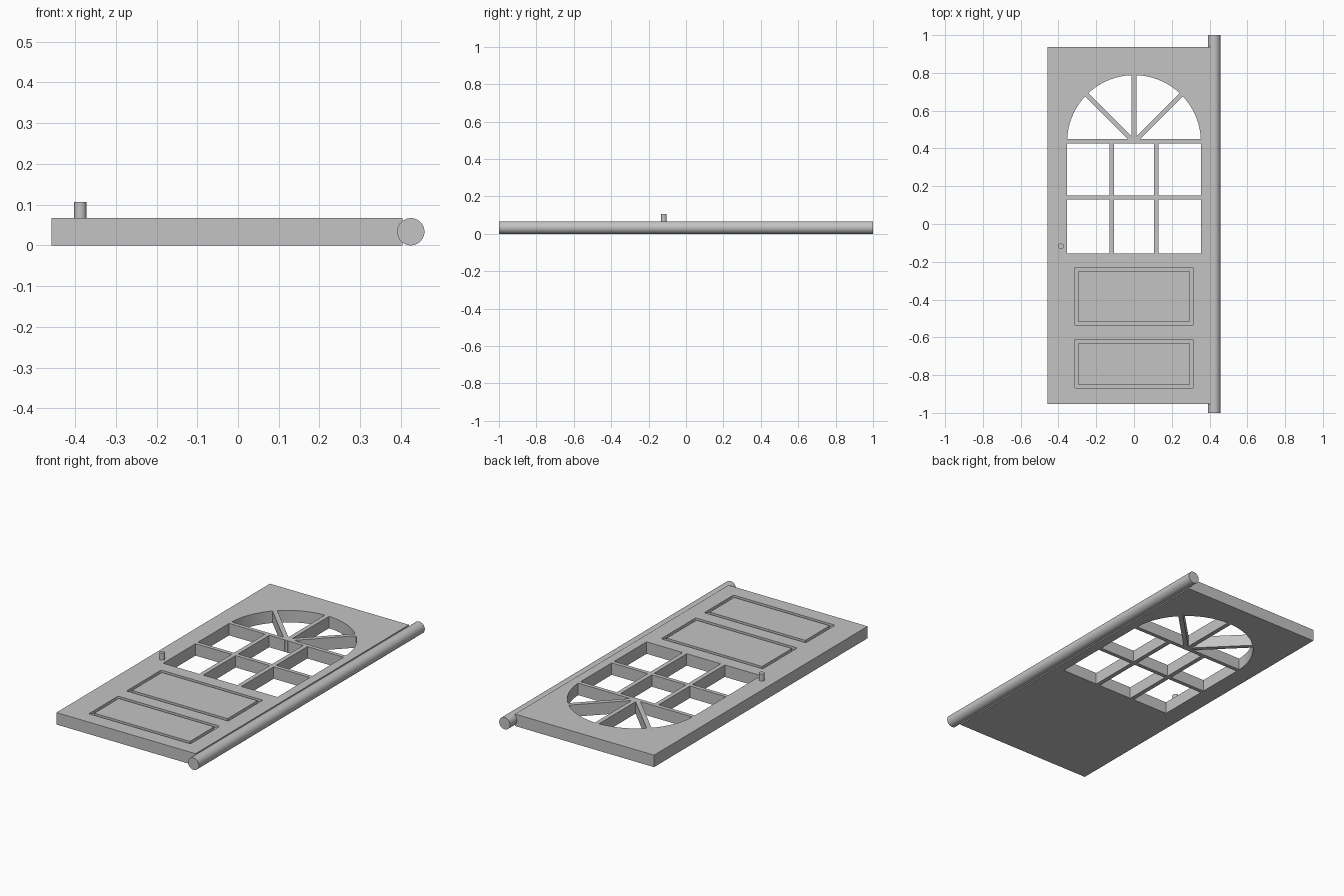
import bpy, bmesh, math
from mathutils import Matrix

if "Cube" in bpy.data.objects:
    bpy.data.objects.remove(bpy.data.objects["Cube"], do_unlink=True)

T = 0.067            # door thickness
GROOVE = 0.015       # depth of the panel grooves
HALF = 0.354         # half width of the window, also the arch radius
SPRING = 0.434       # height along the door where the arch starts
SILL = -0.157

grey = bpy.data.materials.new("plain_grey")
grey.use_nodes = True
grey.diffuse_color = (0.55, 0.55, 0.55, 1)
grey.node_tree.nodes["Principled BSDF"].inputs["Base Color"].default_value = grey.diffuse_color


def prism(name, outline, z0, z1):
    """Extrude a flat outline from z0 up to z1."""
    bm = bmesh.new()
    face = bm.faces.new([bm.verts.new((x, y, z0)) for x, y in outline])
    top = bmesh.ops.extrude_face_region(bm, geom=[face])["geom"]
    bmesh.ops.translate(bm, vec=(0, 0, z1 - z0),
                        verts=[g for g in top if isinstance(g, bmesh.types.BMVert)])
    bmesh.ops.recalc_face_normals(bm, faces=bm.faces)
    mesh = bpy.data.meshes.new(name)
    bm.to_mesh(mesh)
    bm.free()
    mesh.materials.append(grey)
    obj = bpy.data.objects.new(name, mesh)
    bpy.context.collection.objects.link(obj)
    return obj


def rect(x0, x1, y0, y1):
    return [(x0, y0), (x1, y0), (x1, y1), (x0, y1)]


def arc(cx, cy, r, a0, a1, steps):
    angles = [math.radians(a0 + (a1 - a0) * i / steps) for i in range(steps + 1)]
    return [(cx + r * math.cos(a), cy + r * math.sin(a)) for a in angles]


def round_rect(x0, x1, y0, y1, r):
    corners = [(x0 + r, y0 + r, 180), (x1 - r, y0 + r, 270),
               (x1 - r, y1 - r, 0), (x0 + r, y1 - r, 90)]
    return [p for cx, cy, a in corners for p in arc(cx, cy, r, a, a + 90, 4)]


def cylinder(name, radius, depth, matrix, segments):
    bm = bmesh.new()
    bmesh.ops.create_cone(bm, cap_ends=True, segments=segments, radius1=radius,
                          radius2=radius, depth=depth, matrix=matrix)
    mesh = bpy.data.meshes.new(name)
    bm.to_mesh(mesh)
    bm.free()
    mesh.materials.append(grey)
    obj = bpy.data.objects.new(name, mesh)
    bpy.context.collection.objects.link(obj)
    bpy.ops.object.select_all(action="DESELECT")
    obj.select_set(True)
    bpy.context.view_layer.objects.active = obj
    bpy.ops.object.shade_smooth_by_angle(angle=math.radians(35))


# Door slab, with the arched window and the two panel recesses cut out
door = prism("door_slab", rect(-0.458, 0.404, -0.953, 0.937), 0, T)
window = [(-HALF, SILL), (HALF, SILL)] + arc(0, SPRING, HALF, 0, 180, 48)
cutters = [prism("window_cutter", window, -0.1, 0.2)]
for y0, y1 in ((-0.536, -0.230), (-0.870, -0.612)):
    cutters.append(prism("recess_cutter", round_rect(-0.315, 0.315, y0, y1, 0.007),
                         T - GROOVE, 0.2))
    prism("raised_panel", rect(-0.296, 0.296, y0 + 0.021, y1 - 0.021), T - GROOVE, T)

for cutter in cutters:
    cutter.hide_render = True
    cut = door.modifiers.new("cut", "BOOLEAN")
    cut.operation = "DIFFERENCE"
    cut.solver = "EXACT"
    cut.object = cutter
bpy.context.view_layer.update()
cut_mesh = bpy.data.meshes.new_from_object(
    door.evaluated_get(bpy.context.evaluated_depsgraph_get()))
door.modifiers.clear()
door.data = cut_mesh
for cutter in cutters:
    bpy.data.objects.remove(cutter, do_unlink=True)

# Straight glazing bars
for y in (0.141, 0.438):
    prism("cross_bar", rect(-HALF, HALF, y - 0.011, y + 0.011), 0, T)
for x in (-0.118, 0.118):
    prism("upright_bar", rect(x - 0.0125, x + 0.0125, SILL, SPRING), 0, T)

# Spokes of the fan light
for angle in (-45, 0, 45):
    spoke = prism("fan_spoke", rect(-0.0125, 0.0125, 0, HALF), 0, T)
    spoke.data.transform(Matrix.Translation((0, SPRING, 0))
                         @ Matrix.Rotation(math.radians(angle), 4, "Z"))

# Hinge rod along the edge and the small handle peg
cylinder("hinge_rod", T / 2, 2,
         Matrix.Translation((0.424, 0, T / 2)) @ Matrix.Rotation(math.pi / 2, 4, "X"), 48)
cylinder("handle_peg", 0.015, 0.055, Matrix.Translation((-0.387, -0.118, 0.0785)), 24)
